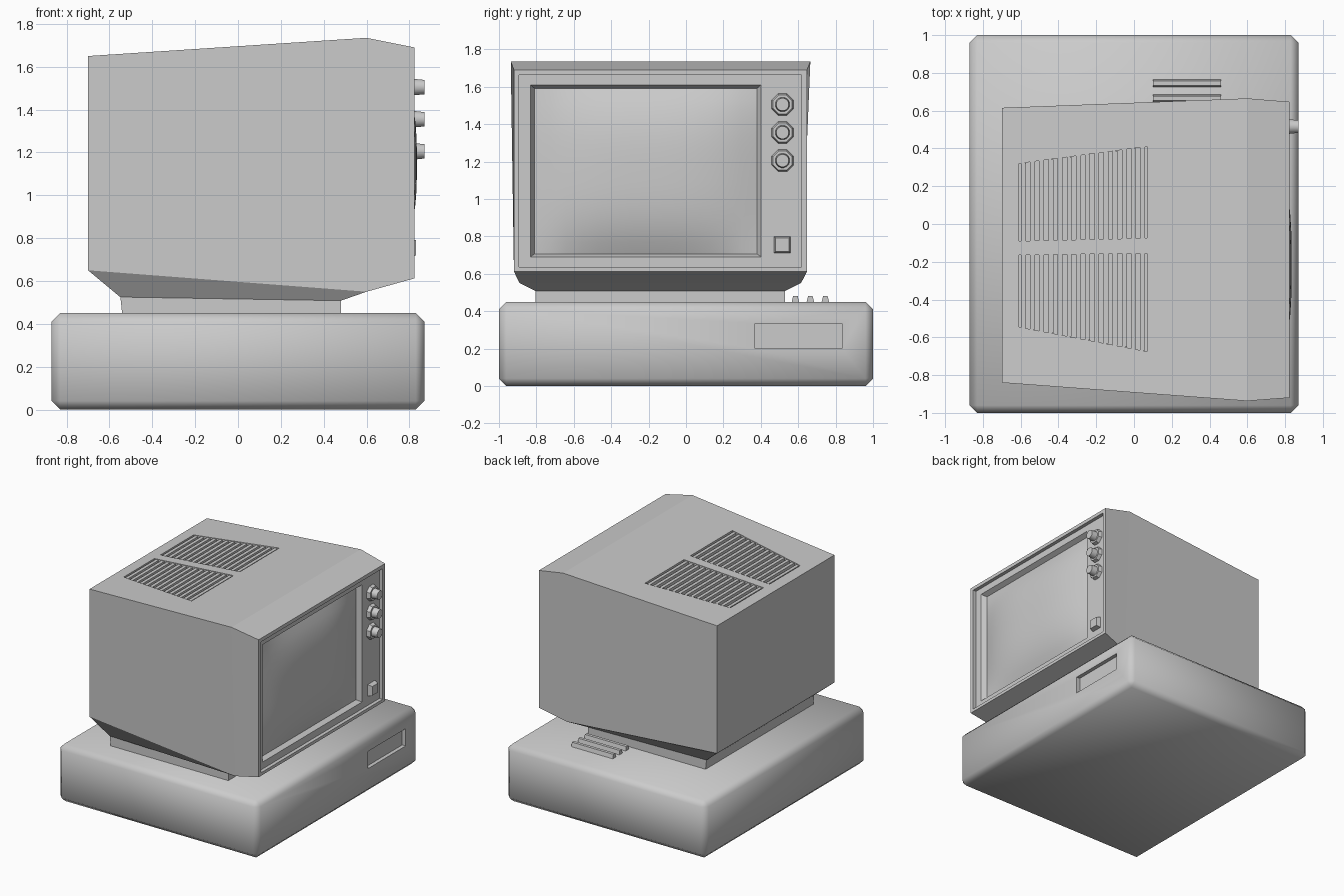
import bpy, bmesh, math
from mathutils import Vector

if "Cube" in bpy.data.objects:
    bpy.data.objects.remove(bpy.data.objects["Cube"])


def make(name, verts, faces):
    bm = bmesh.new()
    vs = [bm.verts.new(v) for v in verts]
    for f in faces:
        bm.faces.new([vs[i] for i in f])
    bmesh.ops.recalc_face_normals(bm, faces=bm.faces)
    me = bpy.data.meshes.new(name)
    bm.to_mesh(me)
    bm.free()
    ob = bpy.data.objects.new(name, me)
    bpy.context.collection.objects.link(ob)
    return ob


def loft(name, *loops):
    """Closed solid through loops with equal point counts."""
    n = len(loops[0])
    verts = [p for lp in loops for p in lp]
    faces = [list(range(n)), list(range(len(verts) - n, len(verts)))]
    for k in range(len(loops) - 1):
        for i in range(n):
            j = (i + 1) % n
            faces.append([k*n + i, k*n + j, k*n + n + j, k*n + n + i])
    return make(name, verts, faces)


def rect_x(x, y0, y1, z0, z1):
    return [(x, y0, z0), (x, y1, z0), (x, y1, z1), (x, y0, z1)]


def rect_z(z, x0, x1, y0, y1):
    return [(x0, y0, z), (x1, y0, z), (x1, y1, z), (x0, y1, z)]


def ring_x(x, r, y, z, n):
    return [(x, y + r*math.cos(math.tau*(i + .5)/n), z + r*math.sin(math.tau*(i + .5)/n))
            for i in range(n)]


def activate(ob):
    bpy.ops.object.select_all(action='DESELECT')
    ob.select_set(True)
    bpy.context.view_layer.objects.active = ob


def cut(ob, cutter):
    m = ob.modifiers.new("cut", 'BOOLEAN')
    m.operation, m.object, m.solver = 'DIFFERENCE', cutter, 'EXACT'
    activate(ob)
    bpy.ops.object.modifier_apply(modifier=m.name)
    bpy.data.objects.remove(cutter)


# Computer case with chamfered edges and a drive slot
case = loft("case", rect_z(0, -.87, .87, -1, 1), rect_z(.45, -.87, .87, -1, 1))
bev = case.modifiers.new("bevel", 'BEVEL')
bev.width, bev.segments = .04, 1
activate(case)
bpy.ops.object.modifier_apply(modifier="bevel")
cut(case, loft("slot_cutter", rect_x(.84, .37, .835, .2, .335), rect_x(.95, .37, .835, .2, .335)))
activate(case)
bpy.ops.object.shade_smooth_by_angle(angle=math.radians(50))
for e in case.data.edges:
    a, b = (Vector(case.data.vertices[i].co) for i in e.vertices)
    if abs((b - a).normalized().z) > .99:
        e.use_edge_sharp = True

# Ridges on top of the case
for i in range(3):
    y = .585 + .08*i
    loft(f"case_ridge_{i+1}", rect_z(.44, .1, .46, y - .022, y + .022),
         rect_z(.482, .1, .46, y - .012, y + .012))

# Monitor shell: back, widest and front sections plus the inset underside
back = rect_x(-.7, -.84, .615, .65, 1.65)
wide = [(.6, -.89, .55), (.6, .615, .55), (.6, .665, 1.735), (.6, -.937, 1.735)]
front = rect_x(.823, -.92, .647, .612, 1.69)
under = [(-.55, -.805, .525), (-.55, .53, .525), (.48, .53, .508), (.48, -.805, .508)]
faces = [[0, 1, 2, 3], [8, 9, 10, 11],
         [1, 5, 6, 2], [2, 6, 7, 3], [3, 7, 4, 0],
         [4, 8, 9, 5], [5, 9, 10, 6], [6, 10, 11, 7], [7, 11, 8, 4],
         [12, 13, 14, 15], [0, 1, 13, 12], [1, 5, 14, 13], [5, 4, 15, 14], [4, 0, 12, 15]]
shell = make("monitor_shell", back + wide + front + under, faces)

# Neck between monitor and case
loft("monitor_neck", rect_z(.44, -.54, .48, -.805, .53),
     [(x, y, z + .01) for x, y, z in (under[0], under[3], under[2], under[1])])

# Recessed front panel and bevelled screen opening
PANEL = .795
cut(shell, loft("panel_cutter", rect_x(PANEL, -.892, .617, .636, 1.662),
                rect_x(.95, -.892, .617, .636, 1.662)))
cut(shell, loft("screen_cutter", rect_x(.75, -.806, .376, .709, 1.588),
                rect_x(PANEL, -.832, .402, .69, 1.61),
                rect_x(.9, -.832, .402, .69, 1.61)))


# Top vents: tapering recesses with cross slats
def top_z(x):
    return 1.65 + .0654*(x + .7)


X0, X1 = -.61, .07
SLATS = 14
for side, (a0, b0, a1, b1) in {"right": (-.09, .32, -.075, .41),
                               "left": (-.545, -.165, -.675, -.155)}.items():
    def plan(dz):
        return [(X0, a0, top_z(X0) + dz), (X1, a1, top_z(X1) + dz),
                (X1, b1, top_z(X1) + dz), (X0, b0, top_z(X0) + dz)]
    cut(shell, loft("vent_cutter", plan(-.04), plan(.05)))
    step = (X1 - X0)/SLATS
    for i in range(SLATS):
        x = X0 + step*(i + .5)
        t = (x - X0)/(X1 - X0)
        y0, y1 = a0 + (a1 - a0)*t, b0 + (b1 - b0)*t
        z, w = top_z(x), step*.27
        loft(f"vent_slat_{side}_{i+1}", rect_z(z - .045, x - w, x + w, y0, y1),
             rect_z(z - .005, x - w, x + w, y0, y1))

# Domed screen glass
N = 14
verts, quads = [], []
for i in range(N + 1):
    for j in range(N + 1):
        u, v = 2*i/N - 1, 2*j/N - 1
        bulge = (1 - abs(u)**2.9)*(1 - abs(v)**2.9)
        verts.append((.757 + .078*bulge, -.215 + .595*u, 1.149 + .443*v))
for i in range(N):
    for j in range(N):
        k = i*(N + 1) + j
        quads.append([k, k + N + 1, k + N + 2, k + 1])
screen = make("screen_glass", verts, quads)
if screen.data.polygons[0].normal.x < 0:
    screen.data.flip_normals()
screen.data.shade_smooth()

# Control knobs: octagonal collar with a tapered grip
for i, z in enumerate((1.505, 1.355, 1.205)):
    loft(f"knob_collar_{i+1}", ring_x(PANEL - .01, .066, .516, z, 8), ring_x(.822, .055, .516, z, 8))
    grip = loft(f"knob_grip_{i+1}", ring_x(PANEL, .042, .516, z, 16), ring_x(.87, .034, .516, z, 16))
    activate(grip)
    bpy.ops.object.shade_smooth_by_angle(angle=math.radians(35))

# Power switch
loft("power_switch", rect_x(PANEL - .01, .468, .562, .708, .802),
     rect_x(.83, .479, .551, .719, .791))
